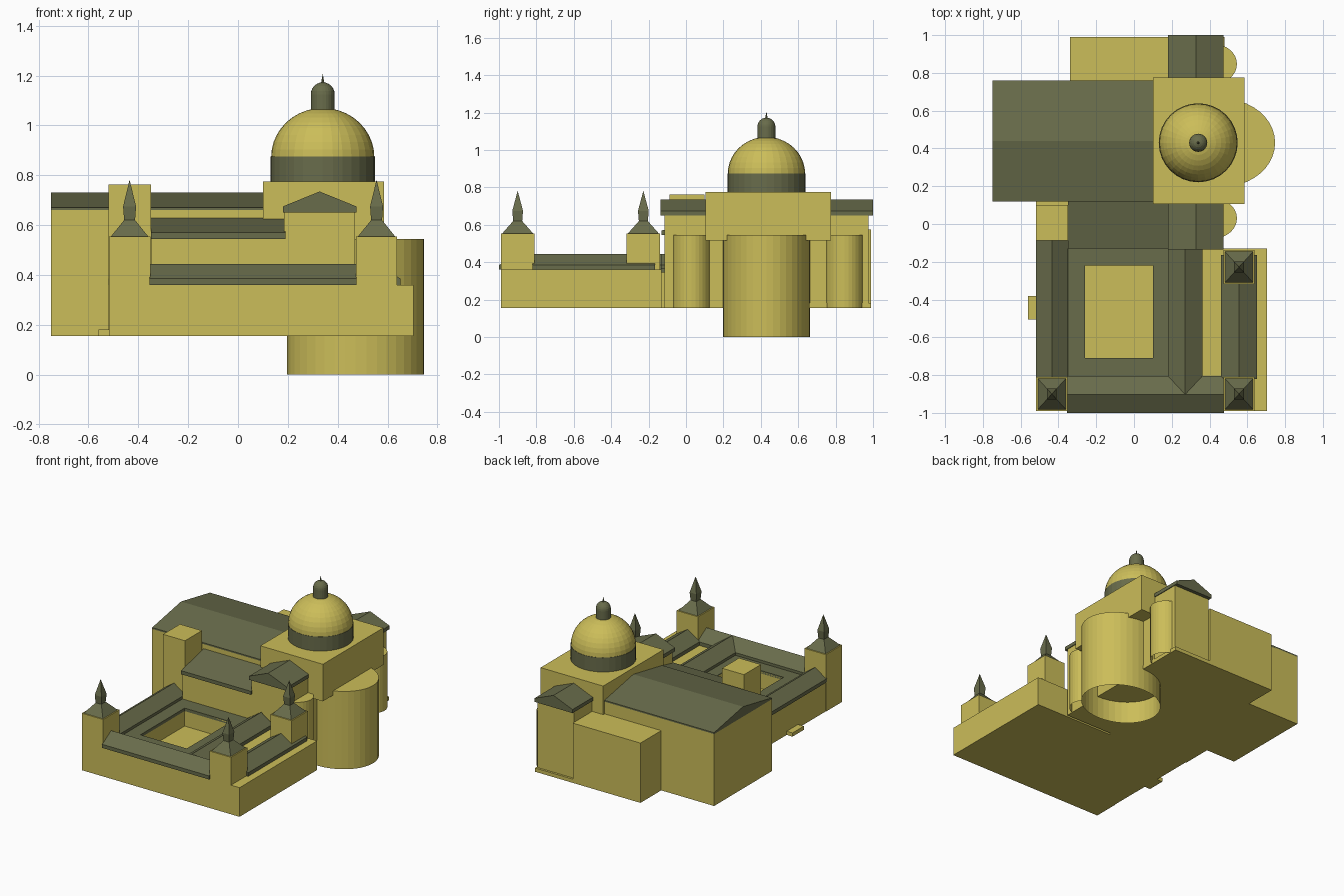
import bpy, bmesh, math
from mathutils import Matrix

if "Cube" in bpy.data.objects:
    bpy.data.objects.remove(bpy.data.objects["Cube"])


def material(name, color):
    m = bpy.data.materials.new(name)
    m.diffuse_color = color
    m.use_nodes = True
    m.node_tree.nodes["Principled BSDF"].inputs["Base Color"].default_value = m.diffuse_color
    return m


STONE = material("ochre_stone", (0.60, 0.51, 0.10, 1))
ROOF = material("dark_roof", (0.14, 0.15, 0.07, 1))
BASE = 0.156


def finish(name, bm, mat):
    bmesh.ops.recalc_face_normals(bm, faces=bm.faces)
    me = bpy.data.meshes.new(name)
    bm.to_mesh(me)
    bm.free()
    me.materials.append(mat)
    ob = bpy.data.objects.new(name, me)
    bpy.context.collection.objects.link(ob)
    return ob


def box(name, x, y, z, mat=STONE):
    bm = bmesh.new()
    bmesh.ops.create_cube(bm, size=1)
    for v in bm.verts:
        v.co = [r[0] if c < 0 else r[1] for c, r in zip(v.co, (x, y, z))]
    return finish(name, bm, mat)


def prism(name, profile, span, axis, mat=ROOF):
    """Extrude a (u, z) profile along x or y."""
    bm = bmesh.new()
    put = (lambda u, z, t: (t, u, z)) if axis == 'x' else (lambda u, z, t: (u, t, z))
    a, b = [[bm.verts.new(put(u, z, t)) for u, z in profile] for t in span]
    n = len(profile)
    bm.faces.new(a)
    bm.faces.new(b)
    for i in range(n):
        j = (i + 1) % n
        bm.faces.new((a[i], a[j], b[j], b[i]))
    return finish(name, bm, mat)


def gable(name, lo, hi, span, axis, eave, fascia, ridge):
    prism(name, [(lo, eave), (hi, eave), (hi, fascia),
                 ((lo + hi) / 2, ridge), (lo, fascia)], span, axis)


def lathe(name, profile, cx, cy, mat, n=32, sx=1, sy=1, turn=0):
    """Stack (radius, z) rings; radius 0 makes a tip."""
    bm = bmesh.new()
    rings = []
    for r, z in profile:
        k = 1 if r == 0 else n
        rings.append([bm.verts.new((cx + sx * r * math.cos(turn + math.tau * i / n),
                                    cy + sy * r * math.sin(turn + math.tau * i / n), z))
                      for i in range(k)])
    for a, b in zip(rings, rings[1:]):
        for i in range(n):
            j = (i + 1) % n
            if len(b) == 1:
                bm.faces.new((a[i], a[j], b[0]))
            else:
                bm.faces.new((a[i], a[j], b[j], b[i]))
    if len(rings[-1]) > 1:
        bm.faces.new(rings[-1])
    return finish(name, bm, mat)


def arc(r, z0, h, steps):
    return [(r * math.cos(math.pi / 2 * i / steps) if i < steps else 0,
             z0 + h * math.sin(math.pi / 2 * i / steps)) for i in range(steps + 1)]


# Nave and crossing
box("nave_walls", (-0.75, 0.10), (0.12, 0.76), (BASE, 0.66))
gable("nave_roof", 0.12, 0.76, (-0.75, 0.11), 'x', 0.655, 0.67, 0.73)
box("choir_walls", (0.10, 0.475), (0.10, 0.77), (BASE, 0.52))
box("crossing_block", (0.10, 0.585), (0.105, 0.775), (0.515, 0.775))

# Dome, drum and lantern
lathe("drum", [(0.209, 0.77), (0.209, 0.875)], 0.34, 0.43, ROOF)
lathe("dome", arc(0.207, 0.873, 0.197, 10), 0.34, 0.43, STONE)
lathe("lantern", [(0.048, 1.05)] + arc(0.048, 1.125, 0.048, 6), 0.34, 0.43, ROOF, 24)
lathe("lantern_spike", [(0.008, 1.165), (0.005, 1.18), (0, 1.207)], 0.34, 0.43, ROOF, 8)

# Apses
lathe("main_apse", [(1, 0), (1, 0.545)], 0.472, 0.43, STONE, 40, 0.275, 0.232)
for label, cy in (("south", 0.03), ("north", 0.847)):
    lathe(label + "_apse", [(1, BASE), (1, 0.545)], 0.421, cy, STONE, 32, 0.124, 0.106)

# Transepts and their neighbours
for label, wall, roof in (("south", (-0.115, 0.12), (-0.135, 0.11)),
                          ("north", (0.76, 0.975), (0.77, 1.0))):
    box(label + "_transept_walls", (0.185, 0.47), wall, (BASE, 0.66))
    gable(label + "_transept_roof", 0.18, 0.475, roof, 'y', 0.65, 0.675, 0.735)
box("north_plinth", (0.18, 0.478), (0.65, 0.99), (BASE, 0.182))
box("north_annex", (-0.34, 0.185), (0.75, 0.99), (BASE, 0.575))
box("south_aisle_walls", (-0.35, 0.19), (-0.115, 0.13), (BASE, 0.56))
prism("south_aisle_roof", [(-0.13, 0.545), (-0.13, 0.57), (0.125, 0.63), (0.125, 0.545)],
      (-0.35, 0.19), 'x')
box("bell_block", (-0.52, -0.35), (-0.087, 0.10), (BASE, 0.763))
box("block_link", (-0.52, -0.35), (0.09, 0.13), (BASE, 0.36))

# Cloister walls around a sunken court
box("court_floor", (-0.30, 0.14), (-0.75, -0.18), (BASE, 0.24))
box("west_wing", (-0.515, -0.26), (-0.99, -0.08), (BASE, 0.36))
box("east_wing", (0.10, 0.705), (-0.99, -0.13), (BASE, 0.36))
box("south_wing", (-0.26, 0.10), (-0.99, -0.71), (BASE, 0.36))
box("north_wing", (-0.26, 0.10), (-0.22, -0.11), (BASE, 0.36))
box("west_step", (-0.56, -0.51), (-0.505, -0.38), (BASE, 0.182))

# Flat dark walks at the court edge
WZ = (0.345, 0.366)
box("west_walk", (-0.36, -0.26), (-0.82, -0.115), WZ, ROOF)
box("east_walk", (0.10, 0.19), (-0.82, -0.115), WZ, ROOF)
box("south_walk", (-0.26, 0.10), (-0.82, -0.71), WZ, ROOF)
box("north_walk", (-0.26, 0.10), (-0.22, -0.115), WZ, ROOF)

# Cloister gable roofs
EAVES = (0.36, 0.385, 0.445)
gable("west_wing_roof", -0.52, -0.35, (-0.82, -0.085), 'y', *EAVES)
gable("south_wing_roof", -1.0, -0.805, (-0.355, 0.476), 'x', *EAVES)
gable("inner_east_roof", 0.18, 0.362, (-0.9025, -0.13), 'y', *EAVES)
gable("outer_east_roof", 0.46, 0.652, (-0.82, -0.165), 'y', *EAVES)

# Corner towers with flared caps and spires
for i, (cx, cy) in enumerate(((-0.435, -0.9), (0.556, -0.9), (0.556, -0.228)), 1):
    box(f"corner_tower_{i}", (cx - 0.083, cx + 0.083), (cy - 0.09, cy + 0.09), (BASE, 0.555))
    q = math.sqrt(2)
    lathe(f"tower_spire_{i}",
          [(0.076 * q, 0.553), (0.022 * q, 0.62), (0.026 * q, 0.675), (0, 0.782)],
          cx, cy, ROOF, 4, 1, 1.1, math.pi / 4)
